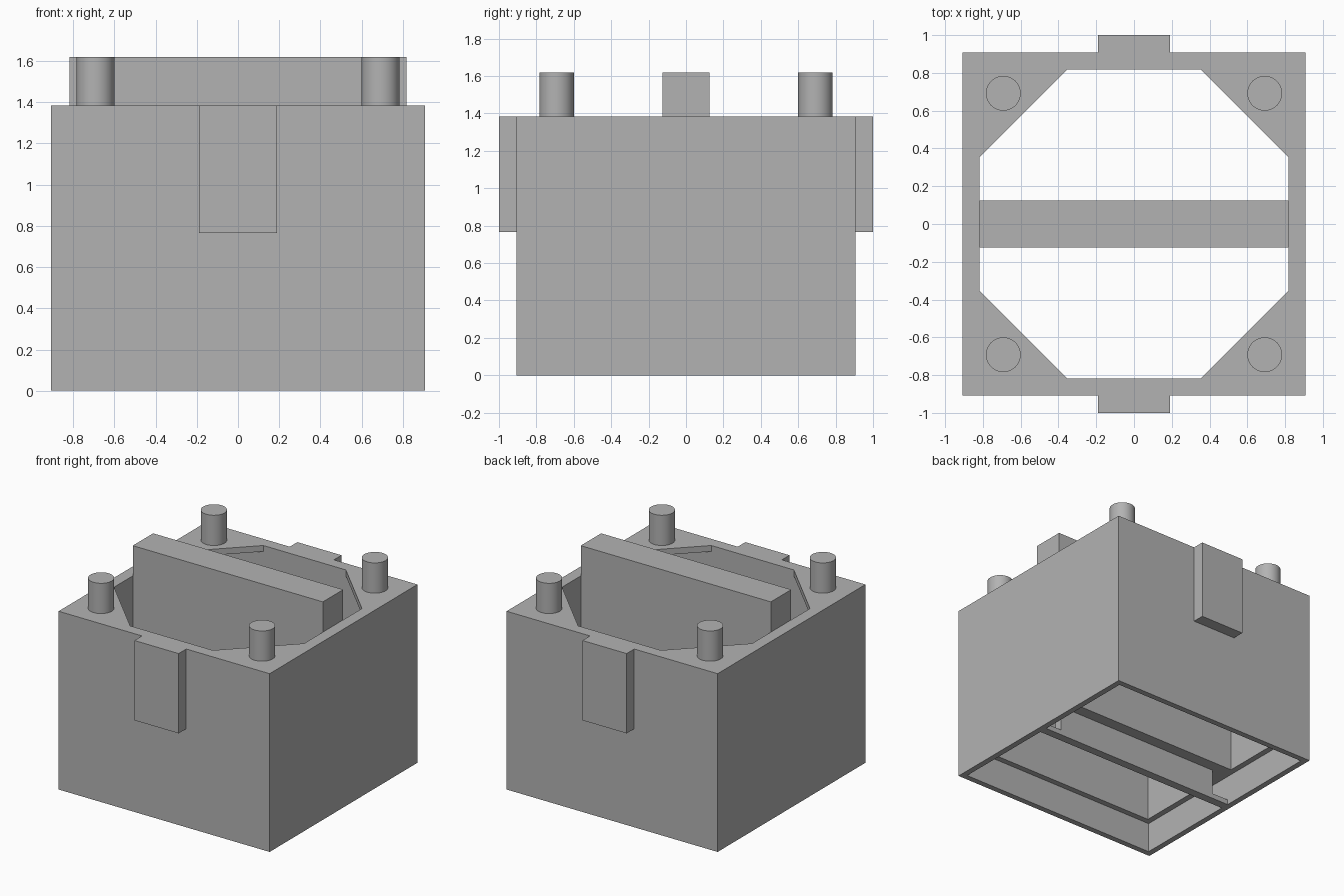
import bpy, bmesh, math

if "Cube" in bpy.data.objects:
    bpy.data.objects.remove(bpy.data.objects["Cube"])

grey = bpy.data.materials.new("plain_grey")
grey.diffuse_color = (0.45, 0.45, 0.45, 1)
grey.use_nodes = True
grey.node_tree.nodes["Principled BSDF"].inputs["Base Color"].default_value = grey.diffuse_color


def prism(name, outline, z0, z1):
    """Extrude a closed outline straight up from z0 to z1."""
    bm = bmesh.new()
    base = bm.faces.new([bm.verts.new((x, y, z0)) for x, y in outline])
    ext = bmesh.ops.extrude_face_region(bm, geom=[base])
    for v in ext["geom"]:
        if isinstance(v, bmesh.types.BMVert):
            v.co.z = z1
    bmesh.ops.recalc_face_normals(bm, faces=bm.faces)
    mesh = bpy.data.meshes.new(name)
    bm.to_mesh(mesh)
    bm.free()
    mesh.materials.append(grey)
    obj = bpy.data.objects.new(name, mesh)
    bpy.context.collection.objects.link(obj)
    return obj


def rect(x0, x1, y0, y1):
    return [(x0, y0), (x1, y0), (x1, y1), (x0, y1)]


def square(h):
    return rect(-h, h, -h, h)


def cut(target, cutter):
    mod = target.modifiers.new("cut", 'BOOLEAN')
    mod.operation, mod.solver, mod.object = 'DIFFERENCE', 'EXACT', cutter
    bpy.context.view_layer.objects.active = target
    bpy.ops.object.modifier_apply(modifier=mod.name)
    bpy.data.objects.remove(cutter)


TOP, PEG_TOP, STEP = 1.385, 1.62, 0.235
OUT, IN, LIP, PLATE = 0.907, 0.817, 0.862, 0.047

# Body: open box with a stepped lower lip and an octagonal opening in its top
body = prism("box_body", square(OUT), 0, TOP)
cut(body, prism("lip_cutter", square(LIP), -0.1, STEP))
cut(body, prism("cavity_cutter", square(IN), STEP - 0.05, TOP - PLATE))
c = 0.355
octagon = [(IN, -c), (IN, c), (c, IN), (-c, IN), (-IN, c), (-IN, -c), (-c, -IN), (c, -IN)]
cut(body, prism("opening_cutter", octagon, 1.2, TOP + 0.1))

# Central divider, rising above the top
prism("divider", rect(-IN, IN, -0.125, 0.125), STEP, PEG_TOP)

# Thin rib below the divider, notched at both ends
r, n = 0.033, 0.72
rib = prism("bottom_rib", rect(-LIP, LIP, -r, r), 0, STEP)
for s in (-1, 1):
    x0, x1 = sorted((s * n, s * 0.95))
    cut(rib, prism("notch_cutter", rect(x0, x1, -0.1, 0.1), 0.04, 0.4))

# Outer tabs, front and back
for s, name in ((-1, "front_tab"), (1, "back_tab")):
    y0, y1 = sorted((s * OUT, s * 1.0))
    prism(name, rect(-0.19, 0.19, y0, y1), 0.765, TOP)

# Corner pegs
for sx in (-1, 1):
    for sy in (-1, 1):
        ring = [(sx * 0.692 + 0.092 * math.cos(i * math.tau / 48),
                 sy * 0.692 + 0.092 * math.sin(i * math.tau / 48)) for i in range(48)]
        peg = prism("corner_peg", ring, TOP, PEG_TOP)
        bpy.ops.object.select_all(action='DESELECT')
        peg.select_set(True)
        bpy.context.view_layer.objects.active = peg
        bpy.ops.object.shade_smooth_by_angle(angle=math.radians(30))
